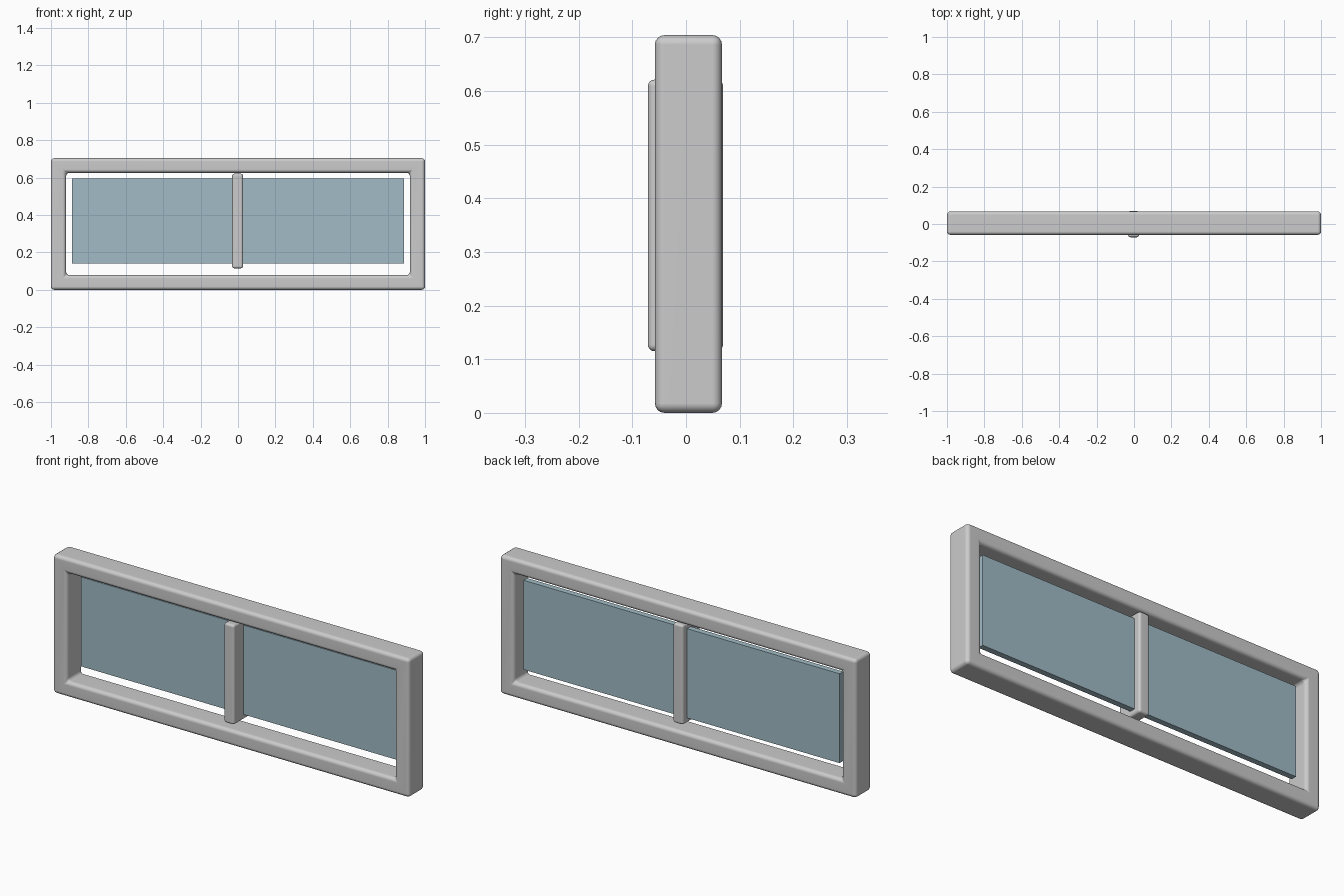
import bpy, bmesh

if "Cube" in bpy.data.objects:
    bpy.data.objects.remove(bpy.data.objects["Cube"])


def finish(name, bm, bevel=0.0, color=None):
    bmesh.ops.recalc_face_normals(bm, faces=bm.faces)
    mesh = bpy.data.meshes.new(name)
    bm.to_mesh(mesh)
    bm.free()
    ob = bpy.data.objects.new(name, mesh)
    bpy.context.collection.objects.link(ob)
    if bevel:
        mod = ob.modifiers.new("rounded_edges", 'BEVEL')
        mod.width = bevel
        mod.segments = 4
        mod.limit_method = 'ANGLE'
        mesh.shade_smooth()
        normals = ob.modifiers.new("even_shading", 'WEIGHTED_NORMAL')
        normals.keep_sharp = True
    if color:
        mat = bpy.data.materials.new(name + "_material")
        mat.diffuse_color = color
        mat.use_nodes = True
        mat.node_tree.nodes["Principled BSDF"].inputs["Base Color"].default_value = mat.diffuse_color
        mesh.materials.append(mat)
    return ob


def box(name, x, y, z, **kw):
    bm = bmesh.new()
    bmesh.ops.create_cube(bm, size=1)
    for v in bm.verts:
        for i, (lo, hi) in enumerate((x, y, z)):
            v.co[i] = lo if v.co[i] < 0 else hi
    return finish(name, bm, **kw)


def ring(name, outer, inner, y, **kw):
    # Rectangular ring from mitred quads, outer and inner given as x0, x1, z0, z1
    bm = bmesh.new()

    def loop(r, depth):
        x0, x1, z0, z1 = r
        return [bm.verts.new((a, depth, b))
                for a, b in ((x0, z0), (x1, z0), (x1, z1), (x0, z1))]

    loops = [loop(outer, y[0]), loop(outer, y[1]), loop(inner, y[1]), loop(inner, y[0])]
    for i in range(4):
        a, b = loops[i], loops[(i + 1) % 4]
        for j in range(4):
            k = (j + 1) % 4
            bm.faces.new((a[j], a[k], b[k], b[j]))
    return finish(name, bm, **kw)


# Outer window frame
ring("window_frame", (-1, 1, 0, 0.704), (-0.919, 0.919, 0.079, 0.626),
     (-0.058, 0.067), bevel=0.018)

# Central upright bar
box("center_mullion", (-0.031, 0.027), (-0.071, 0.069), (0.115, 0.621), bevel=0.012)

# Glass pane
box("glass_pane", (-0.887, 0.887), (0.007, 0.036), (0.141, 0.594),
    color=(0.36, 0.50, 0.57, 1))
